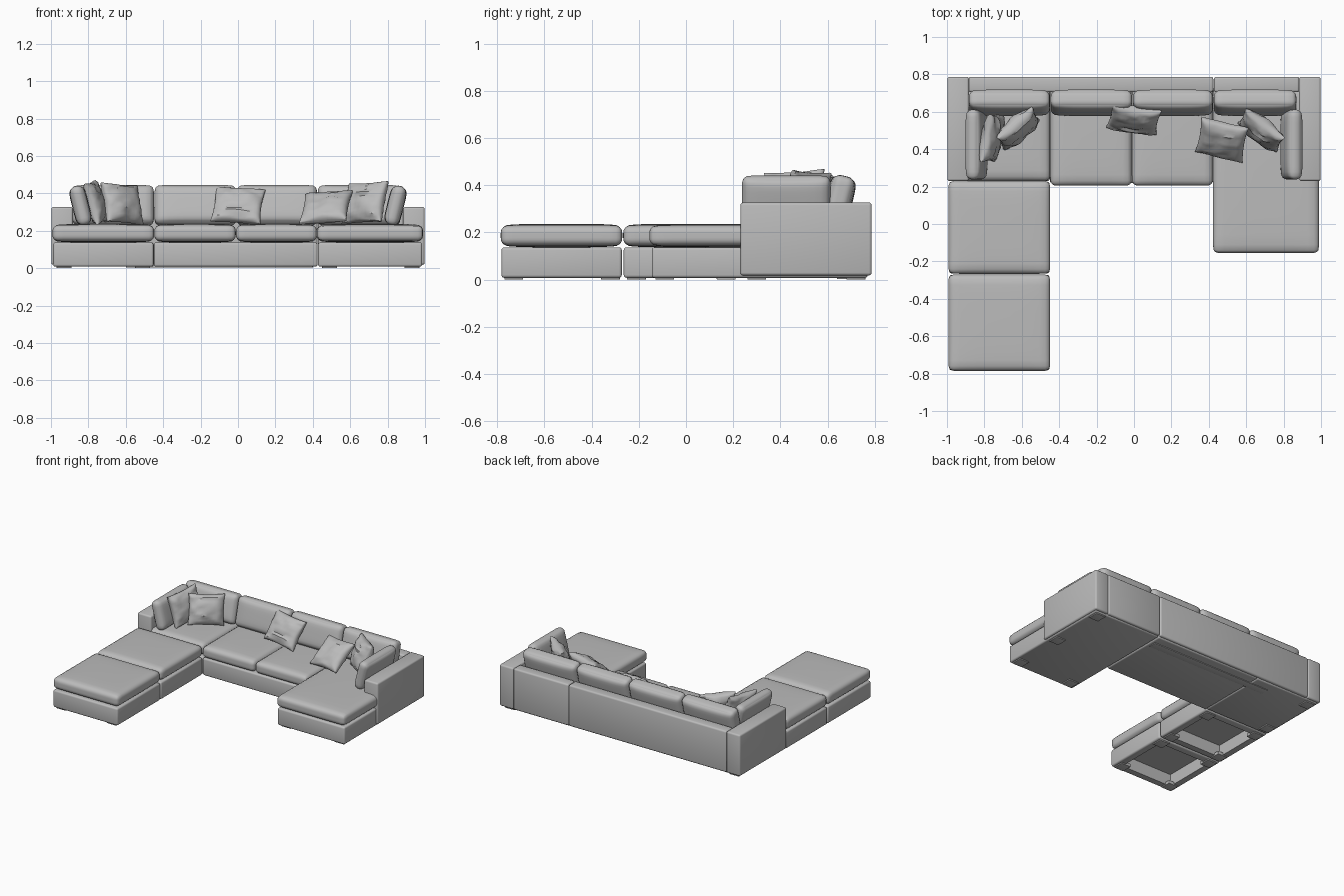
import bpy, bmesh, math
from mathutils import Vector, Matrix, noise

old = bpy.data.objects.get("Cube")
if old:
    bpy.data.objects.remove(old, do_unlink=True)

fabric = bpy.data.materials.new("grey fabric")
fabric.use_nodes = True
GREY = (0.5, 0.5, 0.5, 1)
fabric.diffuse_color = GREY
fabric.node_tree.nodes["Principled BSDF"].inputs["Base Color"].default_value = GREY


def finish(name, bm, matrix=Matrix()):
    bmesh.ops.recalc_face_normals(bm, faces=bm.faces)
    mesh = bpy.data.meshes.new(name)
    bm.to_mesh(mesh)
    bm.free()
    mesh.materials.append(fabric)
    obj = bpy.data.objects.new(name, mesh)
    obj.matrix_world = matrix
    bpy.context.collection.objects.link(obj)
    bpy.ops.object.select_all(action='DESELECT')
    obj.select_set(True)
    bpy.context.view_layer.objects.active = obj
    bpy.ops.object.shade_smooth_by_angle(angle=math.radians(40))
    return obj


def box(name, x, y, z, round_edge=0.012, hollow=False):
    """Upholstered block with rounded edges, optionally open underneath."""
    bm = bmesh.new()
    bmesh.ops.create_cube(bm, size=1)
    for v in bm.verts:
        for i, (lo, hi) in enumerate((x, y, z)):
            v.co[i] = hi if v.co[i] > 0 else lo
    bmesh.ops.bevel(bm, geom=bm.edges[:], offset=round_edge, segments=3,
                    profile=0.5, affect='EDGES')
    if hollow:
        bm.normal_update()
        bottom = min(bm.faces, key=lambda f: f.calc_center_median().z)
        bmesh.ops.inset_region(bm, faces=[bottom], thickness=0.06)
        bmesh.ops.inset_region(bm, faces=[bottom], thickness=0.001, depth=-0.09)
    return finish(name, bm)


def dense_cube(cuts):
    """Unit cube from -1 to 1 whose grid is tighter towards the edges."""
    bm = bmesh.new()
    bmesh.ops.create_cube(bm, size=2)
    bmesh.ops.subdivide_edges(bm, edges=bm.edges[:], cuts=cuts, use_grid_fill=True)
    for v in bm.verts:
        v.co = Vector([math.sin(c * math.pi / 2) for c in v.co])
    return bm


def placed(centre, yaw=0, lean=0, roll=0):
    turn = [Matrix.Rotation(math.radians(a), 4, axis)
            for a, axis in ((yaw, 'Z'), (lean, 'X'), (roll, 'Z'))]
    return Matrix.Translation(centre) @ turn[0] @ turn[1] @ turn[2]


def cushion(name, size, centre, yaw=0, lean=0, radius=0.03, puff=0.008):
    """Stuffed slab: rounded box with crowned broad faces."""
    bm = dense_cube(13)
    half = Vector(size) / 2
    half.z -= puff
    for v in bm.verts:
        u, w, t = v.co
        p = Vector([c * h for c, h in zip(v.co, half)])
        core = Vector([max(-(h - radius), min(h - radius, c)) for c, h in zip(p, half)])
        p = core + (p - core).normalized() * radius
        p.z += t * puff * (1 - u ** 4) * (1 - w ** 4)
        v.co = p
    return finish(name, bm, placed(centre, yaw, lean))


def pillow(name, size, centre, yaw, lean, roll, seed):
    """Loose throw pillow: thin seam, pinched corners, soft wrinkles."""
    bm = dense_cube(15)
    width, height, thick = size
    for v in bm.verts:
        u, w, t = v.co
        fill = ((1 - u * u) * (1 - w * w)) ** 0.45
        wrinkle = noise.noise(Vector((u * 2 + seed, w * 4, t))) * 0.014
        v.co = ((1 - 0.07 * (1 - w * w)) * u * width / 2,
                (1 - 0.07 * (1 - u * u)) * w * height / 2,
                t * (0.005 + fill * thick / 2) + wrinkle * min(1, fill * 2))
    return finish(name, bm, placed(centre, yaw, lean, roll))


BASE = (0.008, 0.137)
SEAT_Z, SEAT_H = 0.187, 0.1

# Bases
box("ottoman_base", (-0.988, -0.452), (-0.782, -0.272), BASE, hollow=True)
box("right_chaise_base", (-0.988, -0.452), (-0.264, 0.226), BASE, hollow=True)
box("corner_base", (-0.985, -0.45), (0.23, 0.77), BASE)
box("middle_base", (-0.45, 0.425), (0.22, 0.77), BASE)
box("left_chaise_base", (0.428, 0.985), (-0.145, 0.77), BASE)

# Seat cushions: x range, y range
seats = {
    "ottoman_cushion": ((-0.992, -0.448), (-0.785, -0.27)),
    "right_chaise_cushion": ((-0.992, -0.448), (-0.266, 0.23)),
    "corner_cushion": ((-0.985, -0.448), (0.23, 0.74)),
    "seat_cushion_right": ((-0.447, -0.012), (0.205, 0.74)),
    "seat_cushion_left": ((-0.01, 0.422), (0.205, 0.74)),
    "left_chaise_cushion": ((0.422, 0.99), (-0.155, 0.74)),
}
for name, ((x0, x1), (y0, y1)) in seats.items():
    cushion(name, (x1 - x0, y1 - y0, SEAT_H),
            ((x0 + x1) / 2, (y0 + y1) / 2, SEAT_Z))

# Arms and backrest frame
for side, s in (("right", -1), ("left", 1)):
    box(side + "_arm", sorted((s * 0.883, s * 0.998)), (0.23, 0.787), (0.018, 0.327))
box("back_frame_long", (-0.884, 0.424), (0.705, 0.787), (0.018, 0.327))
box("back_frame_short", (0.427, 0.884), (0.705, 0.787), (0.018, 0.327))

# Back cushions
edges = [-0.885, -0.448, -0.008, 0.424, 0.87]
for i, (x0, x1) in enumerate(zip(edges, edges[1:])):
    cushion("back_cushion_%d" % (i + 1), (x1 - x0 - 0.004, 0.215, 0.115),
            ((x0 + x1) / 2, 0.648, 0.335), lean=76, radius=0.032, puff=0.012)

# Arm cushions
for side, s in (("right", -1), ("left", 1)):
    cushion(side + "_arm_cushion", (0.375, 0.215, 0.09), (s * 0.842, 0.425, 0.335),
            yaw=-90 * s, lean=76, radius=0.032, puff=0.01)

# Throw pillows: size, centre, yaw, lean, roll
pillows = [
    ((0.26, 0.23, 0.09), (-0.76, 0.46, 0.35), 78, 74, 4),
    ((0.25, 0.22, 0.10), (-0.62, 0.51, 0.345), 42, 72, -4),
    ((0.27, 0.22, 0.09), (0.0, 0.56, 0.335), -6, 56, -4),
    ((0.26, 0.24, 0.09), (0.47, 0.45, 0.325), -18, 40, 6),
    ((0.26, 0.23, 0.10), (0.68, 0.50, 0.35), -38, 70, 3),
]
for i, (size, centre, yaw, lean, roll) in enumerate(pillows):
    pillow("throw_pillow_%d" % (i + 1), size, centre, yaw, lean, roll, i * 7.3)

# Feet and underside rail
foot_spots = [(x, y) for x in (-0.93, 0.93) for y in (0.3, 0.72)]
foot_spots += [(x, y) for x in (-0.93, -0.51) for y in (-0.73, -0.32, -0.21, 0.17)]
foot_spots += [(0.49, -0.09), (0.93, -0.09)]
for i, (x, y) in enumerate(foot_spots):
    box("foot_%d" % (i + 1), (x - 0.04, x + 0.04), (y - 0.04, y + 0.04),
        (0, 0.025), round_edge=0.003)
box("underside_rail", (-0.6, 0.4), (0.64, 0.7), (0.003, 0.02), round_edge=0.002)
